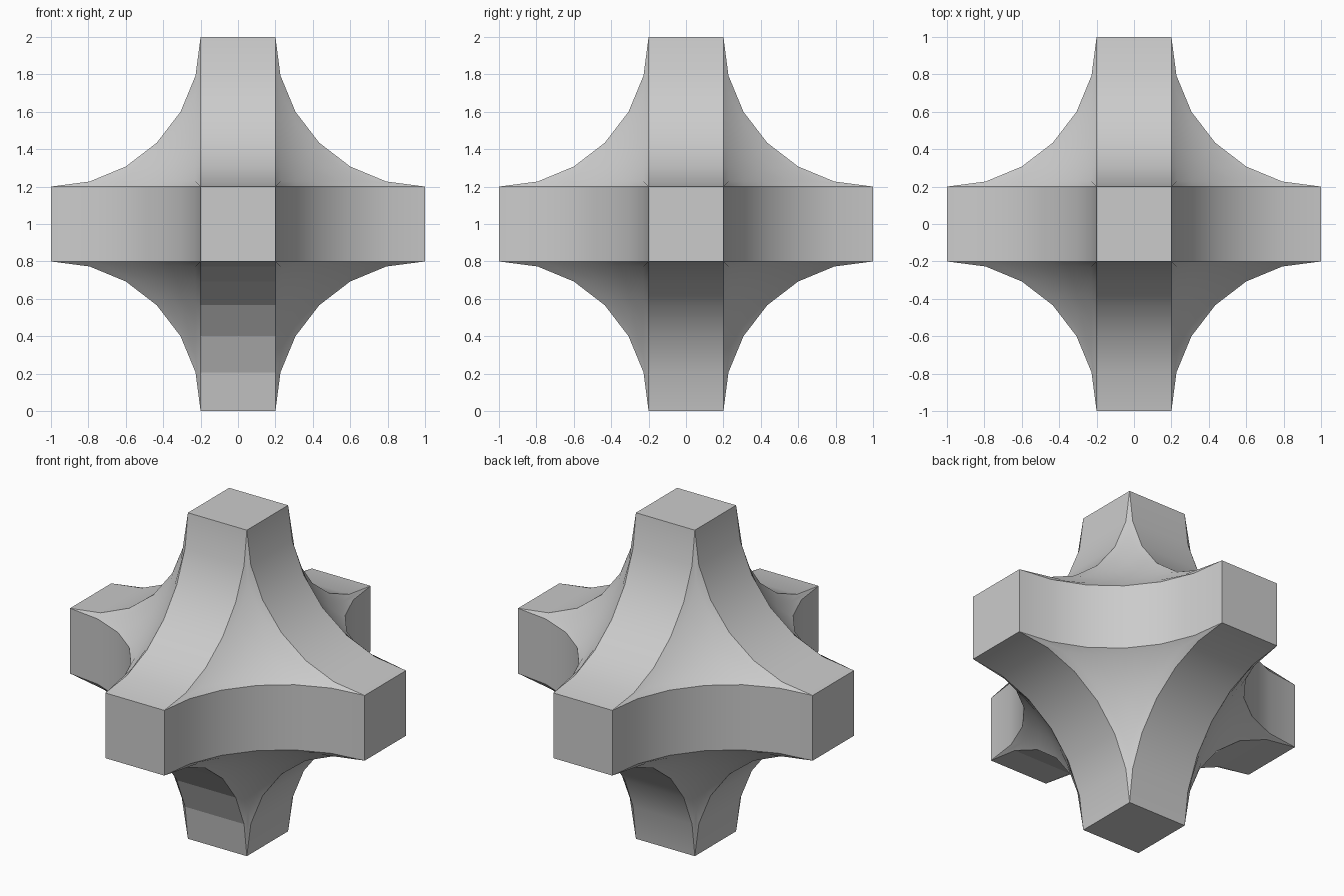
import bpy, bmesh, math

if "Cube" in bpy.data.objects:
    bpy.data.objects.remove(bpy.data.objects["Cube"])

HALF = 1.0      # half of overall size
CORE = 0.2      # half width of each square arm end
R = HALF - CORE # radius of the scooped edges

# Cube with fully rounded edges gives the strip and corner layout
bm = bmesh.new()
bmesh.ops.create_cube(bm, size=2 * HALF)
bmesh.ops.bevel(bm, geom=bm.edges[:], offset=R, offset_type='OFFSET',
                segments=6, profile=0.5, affect='EDGES', clamp_overlap=False)


# Turn each convex arc inside out: circular coves on edges, spherical hollows at corners
def scoop(c):
    d = min(max((abs(c) - CORE) / R, 0.0), 1.0)
    return math.copysign(CORE + R * (1 - math.sqrt(1 - d * d)), c)


for v in bm.verts:
    v.co = [scoop(c) for c in v.co]
    v.co.z += HALF
bmesh.ops.recalc_face_normals(bm, faces=bm.faces[:])

mesh = bpy.data.meshes.new("six_armed_block")
bm.to_mesh(mesh)
bm.free()
block = bpy.data.objects.new("six_armed_block", mesh)
bpy.context.collection.objects.link(block)

# Smooth curves with crisp borders
bpy.context.view_layer.objects.active = block
block.select_set(True)
bpy.ops.object.shade_smooth_by_angle(angle=math.radians(30))

# The lower front cove is faceted
for p in mesh.polygons:
    c = p.center
    if abs(c.x) < 0.01 and c.y < -0.1 and c.z < 0.9:
        p.use_smooth = False
